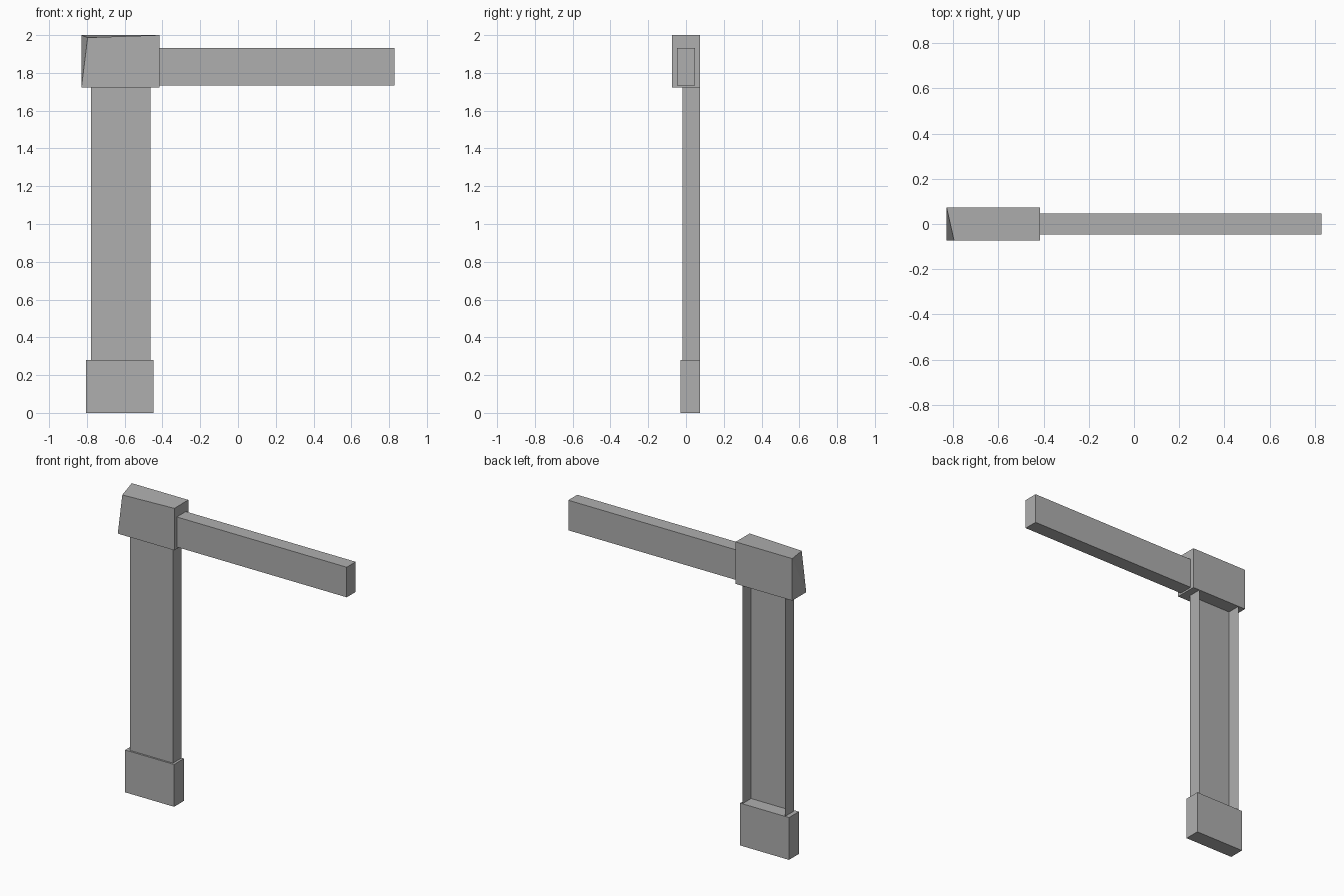
import bpy, bmesh
from mathutils import Vector

if "Cube" in bpy.data.objects:
    bpy.data.objects.remove(bpy.data.objects["Cube"])

# Dark grey shared by all parts
grey = bpy.data.materials.new("dark_grey")
grey.diffuse_color = (0.43, 0.43, 0.43, 1)
grey.use_nodes = True
grey.node_tree.nodes["Principled BSDF"].inputs["Base Color"].default_value = grey.diffuse_color


def finish(name, bm):
    mesh = bpy.data.meshes.new(name)
    bm.to_mesh(mesh)
    bm.free()
    mesh.materials.append(grey)
    obj = bpy.data.objects.new(name, mesh)
    bpy.context.collection.objects.link(obj)
    return obj


def box_mesh(lo, hi):
    lo, hi = Vector(lo), Vector(hi)
    bm = bmesh.new()
    bmesh.ops.create_cube(bm, size=1)
    for v in bm.verts:
        v.co = (lo + hi) / 2 + v.co * (hi - lo)
    return bm


# Foot block under the post
finish("foot_block", box_mesh((-0.805, -0.03, 0), (-0.447, 0.073, 0.28)))

# Horizontal arm
finish("arm", box_mesh((-0.415, -0.047, 1.734), (0.829, 0.047, 1.933)))

# Head block, with its front top left corner pulled in
head = box_mesh((-0.829, -0.073, 1.722), (-0.415, 0.073, 2.0))
corner = min(head.verts, key=lambda v: v.co.x + v.co.y - v.co.z)
corner.co = (-0.796, -0.073, 1.987)
# crease across the bent left face
nearest = lambda p: min(head.verts, key=lambda v: (v.co - Vector(p)).length)
bmesh.ops.connect_verts(head, verts=[nearest((-0.829, -0.073, 1.722)),
                                     nearest((-0.829, 0.073, 2.0))])
finish("head_block", head)

# Post: thin three-sided channel, open at the back
bm = bmesh.new()
profile = [(-0.777, 0.073), (-0.777, -0.018), (-0.464, -0.018), (-0.464, 0.073)]
rings = [[bm.verts.new((x, y, z)) for x, y in profile] for z in (0.28, 1.722)]
for i in range(3):
    bm.faces.new((rings[0][i], rings[0][i + 1], rings[1][i + 1], rings[1][i]))
finish("channel_post", bm)
